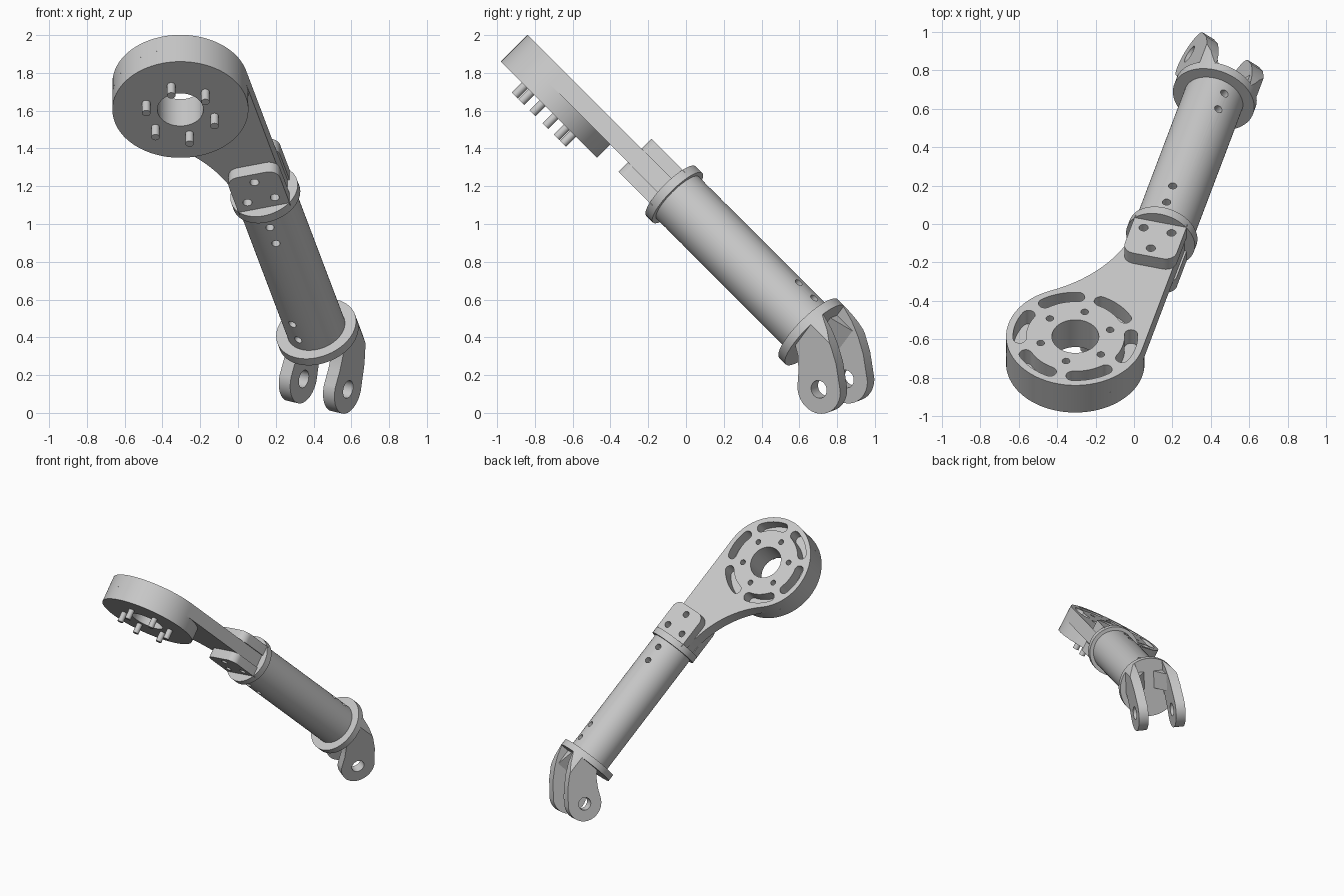
import bpy, bmesh
from math import sin, cos, radians, sqrt, atan2, degrees
from mathutils import Matrix, Vector

cube = bpy.data.objects.get("Cube")
if cube:
    bpy.data.objects.remove(cube)

metal = bpy.data.materials.new("light_grey_metal")
metal.use_nodes = True
grey = (0.58, 0.58, 0.58, 1)
metal.diffuse_color = grey
metal.node_tree.nodes["Principled BSDF"].inputs["Base Color"].default_value = grey

# Arm frame: X across, Y along the tube towards the fork, Z out of the plate
tilt = Matrix.Rotation(radians(-45), 4, 'X') @ Matrix.Rotation(radians(-15), 4, 'Z')
ARM = tilt @ Matrix.Translation((0.3625, 0, 0.774))
ALONG = ARM @ Matrix.Rotation(radians(-90), 4, 'X')      # extrudes along the tube
FORK = ARM @ Matrix.Rotation(radians(30), 4, 'Y')        # fork is twisted on the tube
FORK_ALONG = FORK @ Matrix.Rotation(radians(-90), 4, 'X')
# Fork side frame: profile in (along, up), extruded across
SIDE = FORK @ Matrix(((0, 0, 1, 0), (1, 0, 0, 0), (0, 1, 0, 0), (0, 0, 0, 1)))


def arc(cx, cy, r, a0, a1, n):
    step = (a1 - a0) / n
    return [(cx + r * cos(radians(a0 + step * i)), cy + r * sin(radians(a0 + step * i)))
            for i in range(n + 1)]


def circle(r, cx=0, cy=0, n=64):
    return arc(cx, cy, r, 0, 360, n)[:-1]


def prisms(name, parts):
    """One object made of extruded outlines: (points, low, high, frame)."""
    bm = bmesh.new()
    for pts, low, high, frame in parts:
        rings = [[bm.verts.new(frame @ Vector((x, y, z))) for x, y in pts]
                 for z in (low, high)]
        bm.faces.new(rings[0][::-1])
        bm.faces.new(rings[1])
        for i in range(len(pts)):
            j = (i + 1) % len(pts)
            bm.faces.new((rings[0][i], rings[0][j], rings[1][j], rings[1][i]))
    bmesh.ops.recalc_face_normals(bm, faces=bm.faces)
    mesh = bpy.data.meshes.new(name)
    bm.to_mesh(mesh)
    bm.free()
    mesh.materials.append(metal)
    obj = bpy.data.objects.new(name, mesh)
    bpy.context.collection.objects.link(obj)
    return obj


def boolean(obj, parts, operation='DIFFERENCE'):
    cutter = prisms("cutter", parts)
    cutter.hide_render = True
    mod = obj.modifiers.new("cut", 'BOOLEAN')
    mod.operation, mod.solver, mod.object = operation, 'EXACT', cutter
    bpy.context.view_layer.update()
    result = bpy.data.meshes.new_from_object(
        obj.evaluated_get(bpy.context.evaluated_depsgraph_get()))
    obj.modifiers.clear()
    obj.data = result
    bpy.data.objects.remove(cutter)


def polar(r, angle):
    return CX + r * cos(radians(angle)), CY + r * sin(radians(angle))


# Head plate: round end, straight right side, concave left side
CX, CY, R, NECK, FILLET = -0.2305, -1.671, 0.36, 0.13, 0.75
LOW, MID, TOP = -0.152, -0.052, 0.048
dx = -NECK - FILLET - CX
dy = sqrt((R + FILLET) ** 2 - dx ** 2)
touch = degrees(atan2(dy, dx))
outline = [(CX + R, CY + dy)]
outline += arc(CX, CY, R, 360, touch, 72)
outline += arc(CX + dx, CY + dy, FILLET, touch - 180, 0, 16)[1:]
plate = prisms("head_plate", [(outline, MID, TOP, ARM)])


# Curved slots, screw holes and the central bore
def slot(a):
    r, w, h = 0.29, 0.034, 18
    pts = arc(CX, CY, r + w, a - h, a + h, 12)
    pts += arc(*polar(r, a + h), w, a + h, a + h + 180, 10)[1:-1]
    pts += arc(CX, CY, r - w, a + h, a - h, 12)
    pts += arc(*polar(r, a - h), w, a - h + 180, a - h + 360, 10)[1:-1]
    return pts


bore = (circle(0.122, CX, CY), -0.3, 0.3, ARM)
sixths = range(0, 360, 60)
boolean(plate, [bore] + [(slot(a), -0.3, 0.3, ARM) for a in sixths]
        + [(circle(0.02, *polar(0.187, a + 30), 20), -0.3, 0.3, ARM) for a in sixths])
drum = prisms("head_drum", [(circle(R, CX, CY, 96), LOW, MID, ARM)])
boolean(drum, [bore])
prisms("head_pins", [(circle(0.022, *polar(0.187, a + 30), 24), LOW - 0.075, LOW + 0.01, ARM)
                     for a in sixths])

# Clamp tabs either side of the plate, each with three screw holes
HALF, END, CORNER = 0.14, -1.075, 0.06
tab = [(HALF, -0.80), (-HALF, -0.80)]
tab += arc(-HALF + CORNER, END + CORNER, CORNER, 180, 270, 10)
tab += arc(HALF - CORNER, END + CORNER, CORNER, 270, 360, 10)
for label, low, high, depth in (("upper", TOP, 0.124, 1), ("lower", -0.124, MID, -1)):
    clamp = prisms(label + "_clamp_tab", [(tab, low, high, ARM)])
    boolean(clamp, [(circle(0.024, x, y, 24), -0.3, 0.3, ARM)
                    for x, y in ((-0.075, -0.88), (0.075, -0.88), (0, -1.016))])

# Tube with pairs of blind screw holes on both sides, and its end flanges
tube = prisms("tube", [(circle(0.158), -0.79, 0.27, ALONG)])
holes = []
for frame, places in ((ARM, (-0.70, -0.577)), (FORK, (0.05, 0.17))):
    for y in places:
        holes += [(circle(0.022, 0, y, 24), low, low + 0.2, frame) for low in (-0.3, 0.1)]
boolean(tube, holes)
prisms("upper_flange", [(circle(0.185), -0.821, -0.769, ALONG)])
prisms("lower_flange", [(circle(0.219), 0.245, 0.296, ALONG)])

# Fork lugs: hooked profile ending in a round eye, trimmed to the flange's curve
EYE = (0.546, -0.116)
lug = [(0.285, -0.02), (0.34, -0.06), (0.395, -0.125)]
lug += arc(*EYE, 0.132, 218, 400, 36)
lug += [(0.60, 0.012), (0.54, 0.067), (0.46, 0.12), (0.38, 0.16), (0.285, 0.19)]
trim = arc(0, 0, 0.219, 0, -180, 40) + [(-0.219, 0.5), (0.219, 0.5)]
for label, low in (("left", 0.104), ("right", -0.176)):
    part = prisms(label + "_fork_lug", [(lug, low, low + 0.072, SIDE)])
    boolean(part, [(trim, 0, 1, FORK_ALONG)], 'INTERSECT')
    boolean(part, [(circle(0.048, *EYE, 40), -0.3, 0.3, SIDE)])

# Wedge gussets inside the fork
prisms("fork_gussets", [([(k * 0.106, 0.285), (k * 0.106, 0.42), (k * 0.03, 0.285)],
                         -0.01, 0.12, FORK) for k in (1, -1)])

# Smooth round walls, keep edges crisp
for obj in bpy.context.collection.objects:
    if obj.type == 'MESH' and metal.name in obj.data.materials:
        for face in obj.data.polygons:
            face.use_smooth = True
        obj.data.set_sharp_from_angle(angle=radians(30))
